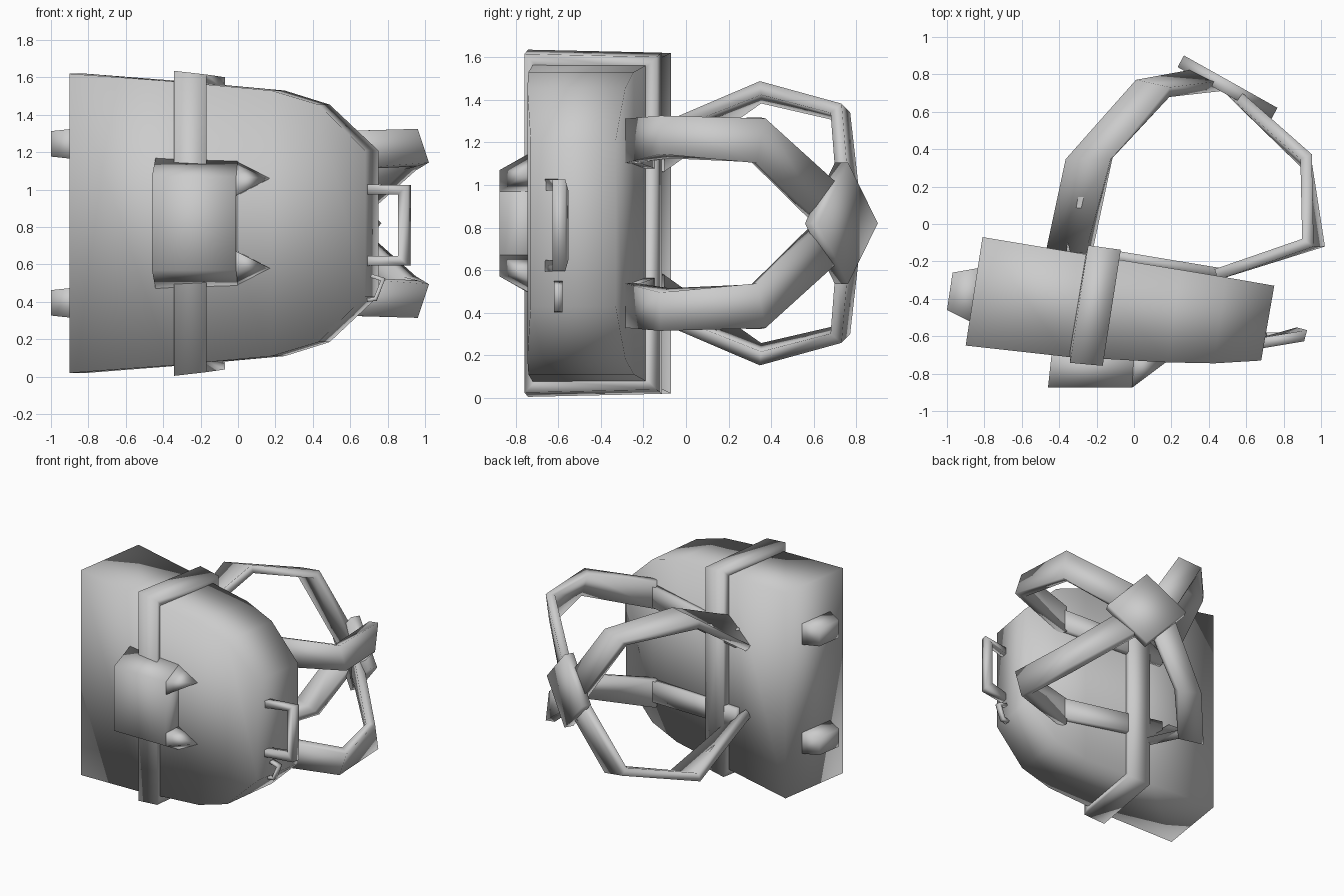
import bpy, bmesh
from mathutils import Vector as V

if "Cube" in bpy.data.objects:
    bpy.data.objects.remove(bpy.data.objects["Cube"])

MID = 0.82  # height of the symmetry plane; all z values below are relative to it


def loft(name, rings, mirror=False, cyclic=False):
    """Skin a row of four-sided sections into one closed smooth object."""
    bm = bmesh.new()
    vs = [[bm.verts.new(p) for p in r] for r in rings]
    n = len(vs)
    for i in range(n if cyclic else n - 1):
        a, b = vs[i], vs[(i + 1) % n]
        for k in range(4):
            bm.faces.new((a[k], a[(k + 1) % 4], b[(k + 1) % 4], b[k]))
    if not cyclic:
        bm.faces.new(vs[0][::-1])
        bm.faces.new(vs[-1])
    bmesh.ops.remove_doubles(bm, verts=bm.verts, dist=0.0005)
    bmesh.ops.recalc_face_normals(bm, faces=bm.faces)
    for f in bm.faces:
        f.smooth = True
    me = bpy.data.meshes.new(name)
    bm.to_mesh(me)
    bm.free()
    ob = bpy.data.objects.new(name, me)
    ob.location.z = MID
    bpy.context.collection.objects.link(ob)
    if mirror:
        m = ob.modifiers.new("mirror", 'MIRROR')
        m.use_axis = (False, False, True)
        m.use_mirror_merge = False
    return ob


def ribbon(name, stations, t, mirror=False, cyclic=False):
    """Flat strap through (centre, half-width vector) stations, half thickness t."""
    pts = [V(p) for p, w in stations]
    n, rings = len(pts), []
    for i, (p, w) in enumerate(stations):
        p, w = V(p), V(w)
        a = pts[i - 1] if (i > 0 or cyclic) else None
        b = pts[(i + 1) % n] if (i < n - 1 or cyclic) else None
        d1 = (p - a).normalized() if a else (b - p).normalized()
        d2 = (b - p).normalized() if b else d1
        tan = (d1 + d2).normalized()
        nor = tan.cross(w).normalized() * (t / max(tan.dot(d1), 0.5))
        rings.append([p - w - nor, p + w - nor, p + w + nor, p - w + nor])
    return loft(name, rings, mirror, cyclic)


# Bag body: (back x, back y, front x, front y, half height) from base to top
loft("bag_body", [[(xb, yb, -h), (xb, yb, h), (xf, yf, h), (xf, yf, -h)]
                  for xb, yb, xf, yf, h in [
    (-0.81, -0.07, -0.90, -0.65, 0.80),
    (-0.30, -0.155, -0.36, -0.71, 0.76),
    (0.25, -0.245, 0.18, -0.74, 0.71),
    (0.49, -0.285, 0.43, -0.745, 0.635),
    (0.75, -0.33, 0.68, -0.73, 0.39)]])

# Band wrapped round the body
ribbon("body_band", [((-0.255, -0.72, 0.775), (0.087, -0.008, -0.01)),
                     ((-0.165, -0.155, 0.762), (0.087, -0.012, -0.01)),
                     ((-0.165, -0.155, -0.762), (0.087, -0.012, 0.01)),
                     ((-0.255, -0.72, -0.775), (0.087, -0.008, 0.01))],
       0.03, cyclic=True)

# Front pocket with two pointed ears
loft("front_pocket", [[(x0, y, -h), (x0, y, h), (x1, y, h), (x1, y, -h)]
                      for x0, x1, y, h in [(-0.44, 0.0, -0.69, 0.355),
                                           (-0.46, -0.01, -0.875, 0.25)]])
loft("pocket_ear", [[(-0.01, -0.875, 0.15), (-0.01, -0.875, 0.25),
                     (0.0, -0.69, 0.35), (0.0, -0.69, 0.15)],
                    [(0.17, -0.74, 0.24)] * 4], mirror=True)

# Shoulder straps: lower arms, upper arms and the run along the back
ribbon("lower_strap", [((-0.345, -0.14, 0.34), (0.105, -0.01, 0.09)),
                       ((-0.24, 0.35, 0.615), (0.12, 0, 0.02)),
                       ((0.10, 0.725, 0.52), (0.09, -0.02, 0.02)),
                       ((0.40, 0.77, 0.06), (0.08, -0.03, 0.05))],
       0.03, mirror=True)
ribbon("upper_strap", [((0.44, -0.27, 0.385), (0, 0, 0.105)),
                       ((0.96, -0.10, 0.405), (-0.03, 0, 0.09)),
                       ((0.92, 0.34, 0.39), (0, 0.02, 0.105)),
                       ((0.54, 0.69, 0.06), (-0.04, 0.04, 0.09))],
       0.03, mirror=True)
ribbon("back_strap", [((-0.36, -0.13, 0.31), (0, 0, 0.07)),
                      ((0.46, -0.265, 0.37), (0, 0, 0.08))], 0.03, mirror=True)

# Diamond plate where the four straps meet
c, u, n, z = V((0.5, 0.73, 0)), V((0.25, -0.14, 0)), V((0.017, 0.031, 0)), V((0, 0, 0.285))
loft("strap_hub", [[c + s * n + d for d in (u, z, -u, -z)] for s in (-1, 1)])

# Strap anchor stubs on the base
loft("strap_anchor", [[(x, y0, -h + 0.425), (x, y0, h + 0.425),
                       (x + dx, y1, h + 0.425), (x + dx, y1, -h + 0.425)]
                      for x, dx, y0, y1, h in [(-0.84, 0.04, -0.54, -0.23, 0.085),
                                               (-1.0, 0.03, -0.46, -0.26, 0.068)]],
     mirror=True)

# Carry handle and small loop tag on the top
w = (0.008, 0.03, 0)
ribbon("carry_handle", [((0.66, -0.64, 0.18), w), ((0.89, -0.59, 0.18), w),
                        ((0.89, -0.59, -0.20), w), ((0.66, -0.64, -0.20), w)], 0.027)
w = (0, 0.02, 0)
ribbon("loop_tag", [((0.69, -0.60, -0.41), w), ((0.735, -0.60, -0.405), w),
                    ((0.775, -0.60, -0.30), w), ((0.71, -0.60, -0.28), w)], 0.01)
